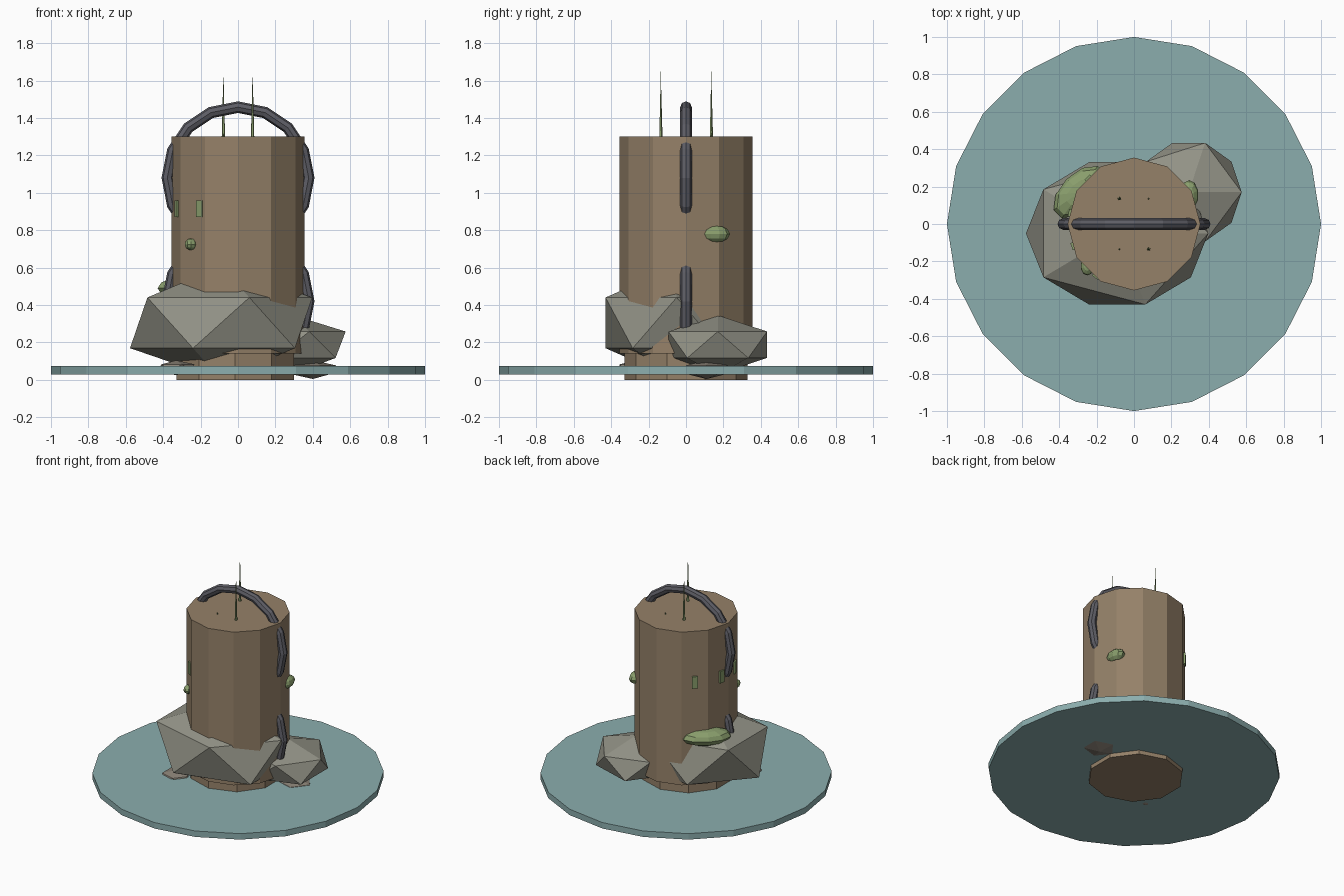
import bpy
from math import radians, cos, sin, pi

if "Cube" in bpy.data.objects:
    bpy.data.objects.remove(bpy.data.objects["Cube"])


def material(name, rgb):
    m = bpy.data.materials.new(name)
    m.diffuse_color = (*rgb, 1)
    m.use_nodes = True
    m.node_tree.nodes["Principled BSDF"].inputs["Base Color"].default_value = m.diffuse_color
    return m


WOOD = material("wood", (0.30, 0.22, 0.14))
WATER = material("water", (0.26, 0.42, 0.42))
STONE = material("stone", (0.29, 0.29, 0.24))
PEBBLE = material("wet_stone", (0.25, 0.22, 0.18))
MOSS = material("moss", (0.25, 0.34, 0.15))
IRON = material("iron", (0.11, 0.11, 0.13))


def finish(name, mat, scale=(1, 1, 1)):
    ob = bpy.context.object
    ob.name = name
    ob.scale = scale
    ob.data.materials.append(mat)
    return ob


def cylinder(name, mat, sides, r, z0, z1, x=0, y=0):
    bpy.ops.mesh.primitive_cylinder_add(vertices=sides, radius=r, depth=z1 - z0,
                                        location=(x, y, (z0 + z1) / 2))
    return finish(name, mat)


def rock(name, mat, loc, scale):
    bpy.ops.mesh.primitive_ico_sphere_add(subdivisions=1, radius=1, location=loc)
    return finish(name, mat, scale)


def moss(name, loc, scale, turn=0):
    bpy.ops.mesh.primitive_uv_sphere_add(segments=10, ring_count=6, radius=1,
                                         location=loc, rotation=(0, 0, radians(turn)))
    return finish(name, MOSS, scale)


# Water disc and wooden post
cylinder("water_surface", WATER, 20, 1.0, 0.03, 0.075)
cylinder("post_base", WOOD, 10, 0.33, 0.0, 0.2, x=-0.015)
cylinder("post_trunk", WOOD, 12, 0.355, 0.14, 1.3)

# Iron hoops standing upright through the post
for name, z in (("upper_hoop", 1.08), ("lower_hoop", 0.42)):
    bpy.ops.mesh.primitive_torus_add(major_radius=0.378, minor_radius=0.031,
                                     major_segments=16, minor_segments=8,
                                     location=(0, 0, z), rotation=(pi / 2, 0, 0))
    finish(name, IRON)

# Rocks around the foot
rock("large_rock", STONE, (-0.09, -0.05, 0.305), (0.545, 0.447, 0.303))
rock("small_rock", STONE, (0.293, 0.17, 0.188), (0.316, 0.31, 0.158))
rock("right_pebble", PEBBLE, (0.40, 0.11, 0.055), (0.14, 0.13, 0.05))
rock("left_pebble", PEBBLE, (-0.33, -0.27, 0.065), (0.11, 0.10, 0.04))

# Moss clumps
moss("large_moss", (-0.29, 0.17, 0.49), (0.175, 0.10, 0.06), 45)
moss("right_moss", (0.295, 0.155, 0.78), (0.05, 0.08, 0.046))
moss("left_moss", (-0.25, -0.225, 0.725), (0.036, 0.05, 0.032))

# Small leaf slabs on the left side of the trunk
for i, deg in enumerate((135, 170, 200, 234)):
    a = radians(deg)
    bpy.ops.mesh.primitive_cube_add(size=1, rotation=(0, 0, a),
                                    location=(0.347 * cos(a), 0.347 * sin(a), 0.915))
    finish(f"leaf_slab_{i + 1}", MOSS, (0.016, 0.04, 0.09))

# Reeds on top: two tall, two just breaking the surface
for i, (x, y, top) in enumerate(((-0.078, 0.135, 1.65), (0.078, -0.135, 1.65),
                                 (-0.078, -0.135, 1.32), (0.078, 0.135, 1.32))):
    bpy.ops.mesh.primitive_cone_add(vertices=5, radius1=0.01, radius2=0, depth=top - 1.28,
                                    location=(x, y, (top + 1.28) / 2))
    finish(f"reed_{i + 1}", MOSS)
